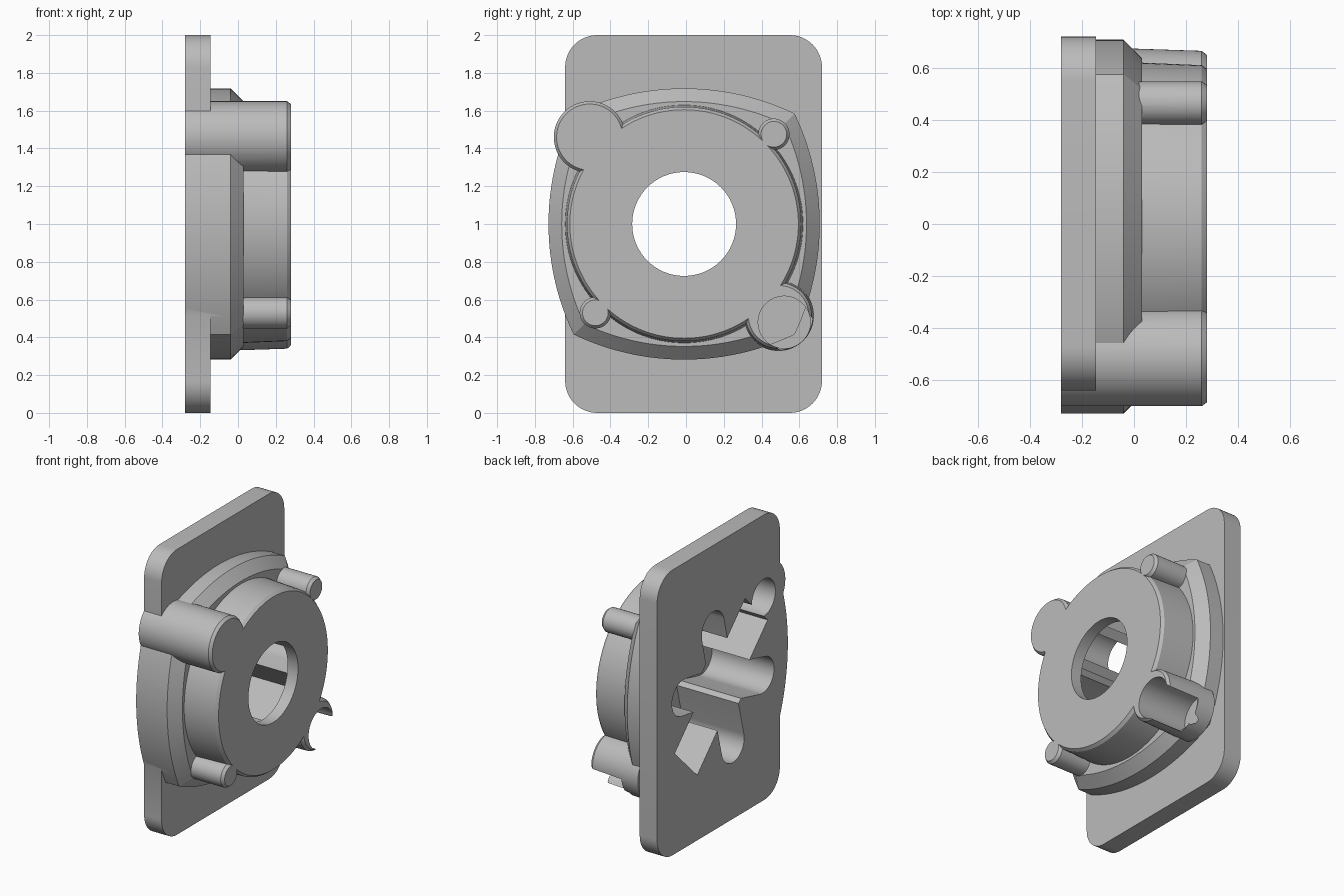
import bpy, bmesh
from math import sin, cos, pi, radians, atan2

if "Cube" in bpy.data.objects:
    bpy.data.objects.remove(bpy.data.objects["Cube"], do_unlink=True)

grey = bpy.data.materials.new("plain grey")
grey.use_nodes = True
colour = (0.5, 0.5, 0.5, 1)
grey.diffuse_color = colour
grey.node_tree.nodes["Principled BSDF"].inputs["Base Color"].default_value = colour

BACK, FRONT = -0.28, 0.28
CENTRE = (-0.01, 1.0)


def arc(c, r, a0, a1, n):
    """Points of an arc in the y-z plane, angles in degrees."""
    angles = [radians(a0 + (a1 - a0) * i / n) for i in range(n + 1)]
    return [(c[0] + r * cos(a), c[1] + r * sin(a)) for a in angles]


def circle(c, r, n=64):
    return arc(c, r, 0, 360, n)[:-1]


def capsule(a, b, r):
    """Slot outline with round ends at a and b."""
    d = atan2(b[1] - a[1], b[0] - a[0]) * 180 / pi
    return arc(b, r, d - 90, d + 90, 20) + arc(a, r, d + 90, d + 270, 20)


def bar(a, b, w):
    """Outline of a square-ended bar of width w from a to b."""
    d = atan2(b[1] - a[1], b[0] - a[0])
    n = (-sin(d) * w / 2, cos(d) * w / 2)
    return [(a[0] - n[0], a[1] - n[1]), (b[0] - n[0], b[1] - n[1]),
            (b[0] + n[0], b[1] + n[1]), (a[0] + n[0], a[1] + n[1])]


def loft(name, sections):
    """Closed solid through (x, outline) sections."""
    bm = bmesh.new()
    rings = [[bm.verts.new((x, y, z)) for y, z in pts] for x, pts in sections]
    bm.faces.new(rings[0])
    bm.faces.new(rings[-1])
    for r, s in zip(rings, rings[1:]):
        for i in range(len(r)):
            j = (i + 1) % len(r)
            bm.faces.new((r[i], r[j], s[j], s[i]))
    bmesh.ops.recalc_face_normals(bm, faces=bm.faces[:])
    mesh = bpy.data.meshes.new(name)
    bm.to_mesh(mesh)
    bm.free()
    mesh.materials.append(grey)
    ob = bpy.data.objects.new(name, mesh)
    bpy.context.collection.objects.link(ob)
    return ob


def boss(name, c, r, x0, n=48, taper=0.0):
    """Round post with a small chamfer at its front end."""
    return loft(name, [(x0, circle(c, r + taper, n)), (FRONT - 0.02, circle(c, r, n)),
                       (FRONT, circle(c, r - 0.015, n))])


def combine(target, other, operation):
    mod = target.modifiers.new(operation.lower(), 'BOOLEAN')
    mod.operation, mod.solver, mod.object = operation, 'EXACT', other
    bpy.context.view_layer.objects.active = target
    bpy.ops.object.modifier_apply(modifier=mod.name)
    bpy.data.objects.remove(other, do_unlink=True)


# Mounting plate with rounded corners
R = 0.17
outline = []
for k, c in enumerate([(0.72 - R, 2 - R), (-0.64 + R, 2 - R), (-0.64 + R, R), (0.72 - R, R)]):
    outline += arc(c, R, 90 * k, 90 * k + 90, 12)
housing = loft("gear_housing", [(BACK, outline), (-0.145, outline)])


# Bulged square flange with a chamfered front
def bulged_square(inset):
    half, bulge, pts = 0.585 - inset * 0.8, 0.718 - inset, []
    sag = bulge - half
    rad = (half * half + sag * sag) / (2 * sag)
    spread = atan2(half, rad - sag) * 180 / pi
    for k in range(4):
        a = radians(90 * k)
        c = (CENTRE[0] - (rad - bulge) * cos(a), CENTRE[1] - (rad - bulge) * sin(a))
        pts += arc(c, rad, 90 * k - spread, 90 * k + spread, 24)[:-1]
    return pts


flange = loft("flange", [(BACK, bulged_square(0)), (-0.04, bulged_square(0)),
                         (0.03, bulged_square(0.07))])

# Round drum and the four posts around it
CORNER = (0.49, 0.515)
parts = [flange,
         boss("drum", CENTRE, 0.62, -0.1, 128, 0.015),
         boss("large_post", (-0.51, 1.46), 0.19, BACK, 64),
         boss("upper_post", (0.465, 1.475), 0.083, -0.1),
         boss("lower_post", (-0.48, 0.53), 0.083, -0.1),
         boss("open_post", CORNER, 0.175, -0.1, 64, 0.012)]
for part in parts:
    combine(housing, part, 'UNION')

# Cavity open to the back: hub, four slots and a diagonal arm
depth = 0.2
hub = (0, 0.99)
cutters = [("shaft_hole", circle(CENTRE, 0.275), -0.5, 0.5),
           ("arm_cavity", bar((0.40, 0.58), (-0.38, 1.37), 0.35), -0.5, depth),
           ("arm_end_cavity", circle((-0.46, 1.42), 0.13), -0.5, depth)]
for tip in [(0.10, 1.41), (0.43, 1.06), (-0.45, 0.88), (-0.12, 0.52)]:
    cutters.append(("slot_cavity", capsule(hub, tip, 0.125), -0.5, depth))

# Corner pocket from the front, with its outer side broken open
cutters += [("corner_pocket", circle((0.52, 0.48), 0.138), -0.1, 0.5),
            ("pocket_opening", bar((0.54, 0.46), (0.8, 0.2), 0.24), 0.03, 0.5)]
for name, pts, x0, x1 in cutters:
    cutter = loft(name, [(x0, pts), (x1, pts)])
    cutter.hide_render = True
    combine(housing, cutter, 'DIFFERENCE')

# Smooth the curved walls and keep the edges crisp
bpy.ops.object.select_all(action='DESELECT')
housing.select_set(True)
bpy.context.view_layer.objects.active = housing
bpy.ops.object.shade_smooth_by_angle(angle=radians(25))
